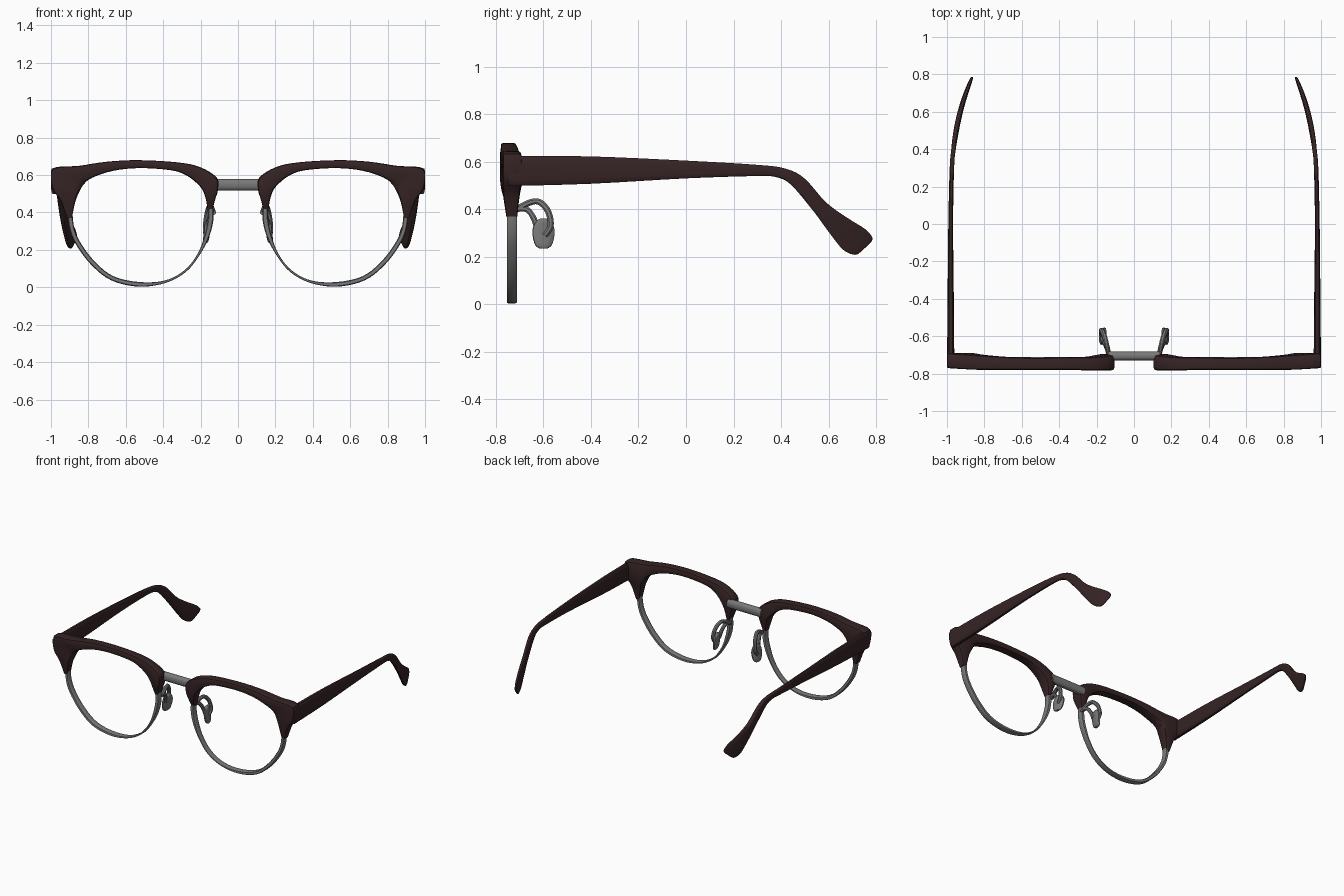
import bpy, bmesh, math
from mathutils import Vector

if "Cube" in bpy.data.objects:
    bpy.data.objects.remove(bpy.data.objects["Cube"])


def material(name, rgb):
    m = bpy.data.materials.new(name)
    m.diffuse_color = (*rgb, 1)
    m.use_nodes = True
    m.node_tree.nodes["Principled BSDF"].inputs["Base Color"].default_value = m.diffuse_color
    return m


BROWN = material("dark brown acetate", (0.036, 0.017, 0.018))
METAL = material("grey metal", (0.19, 0.19, 0.19))


def spline(rows, steps):
    """Catmull-Rom interpolation of equal-length rows of numbers."""
    out = []
    for i in range(len(rows) - 1):
        p0, p1, p2 = rows[max(i - 1, 0)], rows[i], rows[i + 1]
        p3 = rows[min(i + 2, len(rows) - 1)]
        for s in range(steps):
            t = s / steps
            out.append([0.5 * (2 * b + (c - a) * t + (2 * a - 5 * b + 4 * c - d) * t * t
                               + (3 * b - a - 3 * c + d) * t ** 3)
                        for a, b, c, d in zip(p0, p1, p2, p3)])
    out.append(list(rows[-1]))
    return out


def loft(name, stations, mat, steps=4, sides=12, power=0.5, mirror=True):
    """Skin rounded sections; a station is edge A, edge B and a half-thickness vector."""
    bm = bmesh.new()
    rings = []
    for r in spline([[*a, *b, *t] for a, b, t in stations], steps):
        a, b, t = Vector(r[0:3]), Vector(r[3:6]), Vector(r[6:9])
        mid, half = (a + b) / 2, (a - b) / 2
        ring = []
        for k in range(sides):
            ang = 2 * math.pi * (k + 0.5) / sides
            c, s = math.cos(ang), math.sin(ang)
            p = mid + half * math.copysign(abs(c) ** power, c) + t * math.copysign(abs(s) ** power, s)
            p.x = max(-1, min(1, p.x))
            ring.append(bm.verts.new(p))
        rings.append(ring)
    for p, q in zip(rings, rings[1:]):
        for k in range(sides):
            n = (k + 1) % sides
            bm.faces.new((p[k], p[n], q[n], q[k]))
    bm.faces.new(rings[0][::-1])
    bm.faces.new(rings[-1])
    bmesh.ops.recalc_face_normals(bm, faces=bm.faces)
    me = bpy.data.meshes.new(name)
    bm.to_mesh(me)
    bm.free()
    me.materials.append(mat)
    ob = bpy.data.objects.new(name, me)
    bpy.context.collection.objects.link(ob)
    bpy.ops.object.select_all(action='DESELECT')
    ob.select_set(True)
    bpy.context.view_layer.objects.active = ob
    bpy.ops.object.shade_smooth_by_angle(angle=math.radians(40))
    if mirror:
        m = ob.modifiers.new("mirror", 'MIRROR')
        m.use_mirror_merge = False
    return ob


# Browline: outer x, z, inner x, z, front y, back y
brow = [(.135, .42, .163, .415, -.755, -.71), (.12, .475, .172, .47, -.775, -.70),
        (.107, .52, .19, .52, -.783, -.695), (.112, .585, .225, .56, -.783, -.70),
        (.2, .642, .28, .60, -.783, -.71), (.32, .668, .36, .626, -.78, -.712),
        (.53, .68, .53, .637, -.78, -.715), (.7, .672, .67, .622, -.78, -.71),
        (.85, .65, .78, .585, -.78, -.70), (.998, .634, .825, .548, -.773, -.69),
        (.998, .535, .85, .505, -.773, -.69), (.95, .465, .87, .455, -.77, -.70),
        (.915, .37, .888, .37, -.757, -.71)]
loft("brow_frame", [((ox, (f + b) / 2, oz), (ix, (f + b) / 2, iz), (0, (b - f) / 2, 0))
                    for ox, oz, ix, iz, f, b in brow], BROWN, power=.35)

# Thin lens rim: outer x, z, width
rim = [(.135, .45, .03), (.13, .37, .032), (.15, .28, .028), (.2, .18, .014), (.275, .085, .012),
       (.385, .024, .014), (.53, .003, .026), (.68, .038, .026), (.79, .125, .027),
       (.87, .235, .027), (.903, .32, .027), (.912, .42, .027)]
sections = []
for x, z, w in rim:
    d = Vector((.525 - x, 0, .35 - z)).normalized() * w
    sections.append(((x, -.733, z), (x + d.x, -.733, z + d.z), (0, .022, 0)))
loft("lens_rim", sections, METAL, steps=5, sides=8)

# Temple arm: top y, z, bottom y, z, half thickness
temple = [(-.75, .627, -.75, .497, .02), (-.4, .624, -.4, .507, .017), (0, .606, 0, .53, .013),
          (.3, .588, .3, .54, .012), (.42, .572, .38, .535, .012), (.5, .53, .44, .505, .014),
          (.59, .43, .53, .40, .015), (.68, .365, .6, .305, .014), (.755, .318, .66, .23, .012),
          (.785, .283, .71, .208, .009), (.78, .262, .735, .22, .005)]


def temple_x(y):
    return .98 - .236 * max(0, y) ** 3


loft("temple_arm", [((temple_x(ty), ty, tz), (temple_x(by), by, bz), (h, 0, 0))
                    for ty, tz, by, bz, h in temple], BROWN)

# Bridge bar
loft("bridge", [((x, -.706, .58), (x, -.706, .516), (0, .025, 0)) for x in (-.14, 0, .14)],
     METAL, power=.8, mirror=False)


# Nose pads with looped wire arms
def pad_x(y, z):
    return .143 + (y + .67) * .25 + .1 * (.4 - z)


def wire(name, path, r):
    out = []
    for i, (y, z) in enumerate(path):
        (y0, z0), (y1, z1) = path[max(i - 1, 0)], path[min(i + 1, len(path) - 1)]
        n = Vector((0, z0 - z1, y1 - y0)).normalized() * r
        c = Vector((pad_x(y, z), y, z))
        out.append((c + n, c - n, (r, 0, 0)))
    loft(name, out, METAL, sides=8, power=.9)


wire("nose_pad_upper_arm", [(-.715, .40), (-.655, .43), (-.615, .43), (-.58, .39), (-.57, .33),
                            (-.595, .29)], .014)
wire("nose_pad_lower_arm", [(-.715, .40), (-.67, .40), (-.64, .36), (-.625, .31)], .013)
pad = []
for z, w in ((.236, .018), (.25, .035), (.29, .046), (.325, .044), (.35, .03), (.362, .012)):
    pad.append(((pad_x(-.6, z) - w * .3, -.6 + w, z), (pad_x(-.6, z) + w * .1, -.6 - w, z),
                (.013 * min(1, w / .03), .004, 0)))
loft("nose_pad", pad, METAL, steps=3, power=.8)
